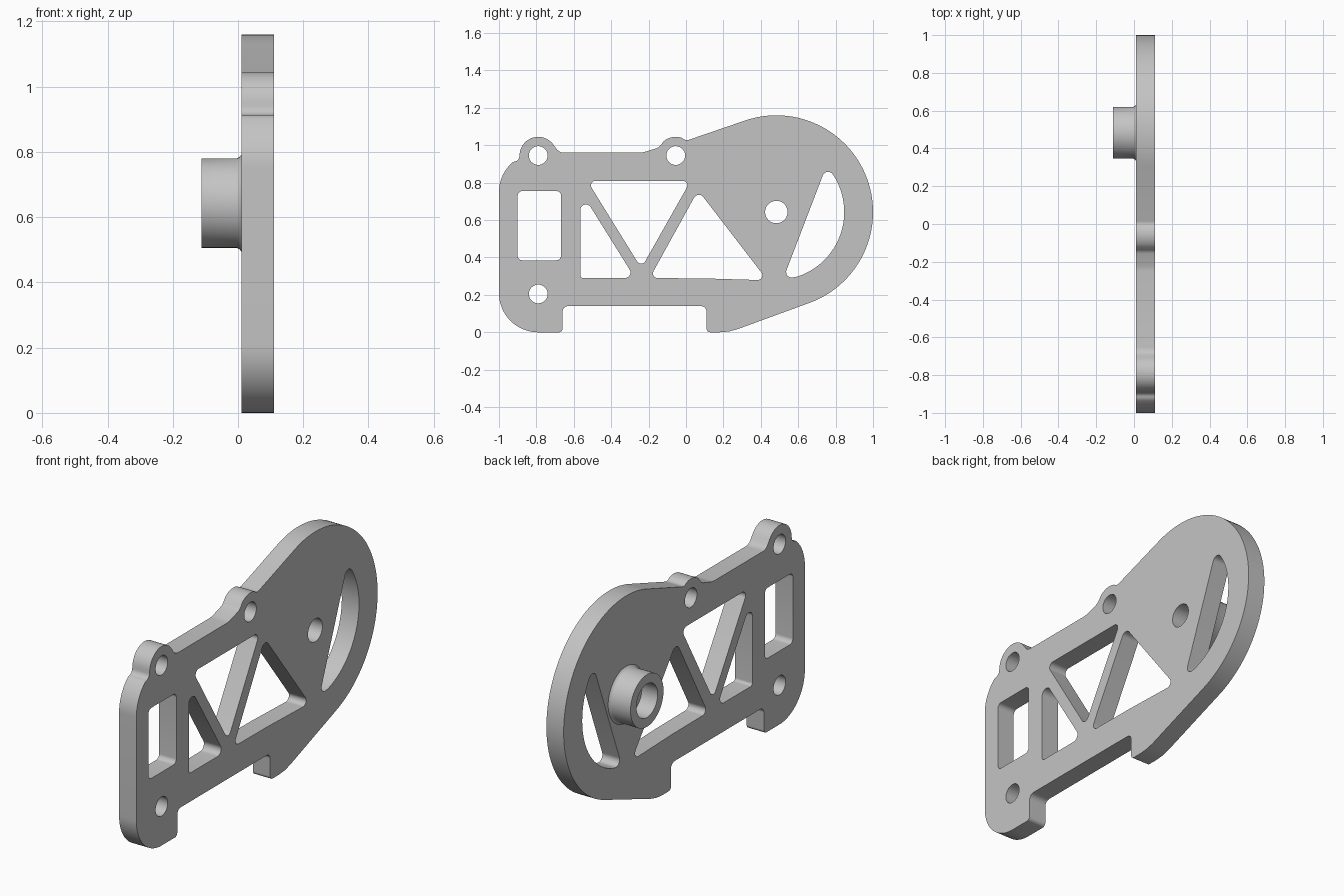
import bpy
import bmesh
from math import cos, sin, tan, radians, pi, ceil
from mathutils import Vector, Matrix

cube = bpy.data.objects.get("Cube")
if cube:
    bpy.data.objects.remove(cube, do_unlink=True)

BACK, FRONT = 0.01, 0.11      # plate faces along x
HUB = (0.483, 0.643)          # centre of the large round end (y, z)

metal = bpy.data.materials.new("plain grey")
metal.use_nodes = True
GREY = (0.55, 0.55, 0.55, 1)
metal.diffuse_color = GREY
metal.node_tree.nodes["Principled BSDF"].inputs["Base Color"].default_value = GREY


def arc(centre, r, start, end, step=4):
    """Points on an arc, as sharp corners (y, z, 0)."""
    n = max(2, ceil(abs(end - start) / step))
    angles = [radians(start + (end - start) * i / n) for i in range(n + 1)]
    return [(centre[0] + r * cos(a), centre[1] + r * sin(a), 0) for a in angles]


def circle(centre, r):
    return arc(centre, r, 0, 360, 6)[:-1]


def rounded(corners):
    """Replace each corner (y, z, radius) by a tangent arc."""
    out = []
    for i, (y, z, r) in enumerate(corners):
        p = Vector((y, z))
        if r == 0:
            out.append(p)
            continue
        a = Vector(corners[i - 1][:2]) - p
        b = Vector(corners[(i + 1) % len(corners)][:2]) - p
        la, lb = a.length, b.length
        a.normalize()
        b.normalize()
        half = a.angle(b) / 2
        t = min(r / tan(half), la * 0.95, lb * 0.95)
        r = t * tan(half)
        c = p + (a + b).normalized() * (r / sin(half))
        u, v = p + a * t - c, p + b * t - c
        turn = u.angle_signed(v)
        n = max(2, ceil(abs(turn) / radians(12)))
        for k in range(n + 1):
            out.append(c + Matrix.Rotation(-turn * k / n, 2) @ u)
    return out


def finish(name, bm):
    bmesh.ops.recalc_face_normals(bm, faces=bm.faces[:])
    mesh = bpy.data.meshes.new(name)
    bm.to_mesh(mesh)
    bm.free()
    mesh.materials.append(metal)
    obj = bpy.data.objects.new(name, mesh)
    bpy.context.collection.objects.link(obj)
    bpy.ops.object.select_all(action='DESELECT')
    obj.select_set(True)
    bpy.context.view_layer.objects.active = obj
    bpy.ops.object.shade_smooth_by_angle(angle=radians(30))
    return obj


# Outer outline, running anticlockwise from the left foot
EAR_A, EAR_B, LOW_HOLE = (-0.79, 0.945), (-0.055, 0.945), (-0.79, 0.205)
outline = (
    [(-0.66, 0, 0.02), (-0.66, 0.14, 0.03), (0.11, 0.14, 0.03),
     (0.11, 0, 0.02), (0.23, 0, 0.28)]
    + arc(HUB, 0.517, -70, 110, 3)
    + [(0.0, 1.024, 0.03)]
    + arc(EAR_B, 0.1, 70, 130, 8)
    + [(-0.145, 0.988, 0.04), (-0.235, 0.96, 0.1), (-0.678, 0.96, 0.05)]
    + arc(EAR_A, 0.1, 32, 175, 8)
    + [(-0.893, 0.918, 0.03)]
    + arc((-0.79, 0.75), 0.21, 130, 180)
    + arc((-0.79, 0.21), 0.21, 180, 270)
)

# Openings through the plate
openings = [
    circle(EAR_A, 0.05), circle(EAR_B, 0.05), circle(LOW_HOLE, 0.05),
    circle(HUB, 0.06),
    # rectangular window
    [(y, z, 0.025) for y, z in
     ((-0.9, 0.385), (-0.668, 0.385), (-0.668, 0.755), (-0.9, 0.755))],
    # truss triangles
    [(-0.565, 0.29, 0.015), (-0.273, 0.29, 0.03), (-0.565, 0.758, 0.03)],
    [(-0.239, 0.343, 0.025), (0.025, 0.81, 0.025), (-0.528, 0.81, 0.025)],
    [(-0.194, 0.29, 0.025), (0.1, 0.288, 0), (0.435, 0.278, 0.025),
     (0.065, 0.759, 0.03)],
    # crescent window
    [(0.518, 0.282, 0.03)] + arc(HUB, 0.363, -72, 32)
    + [(0.752, 0.892, 0.03)],
]

# Plate: fill the outline around its openings, then thicken
bm = bmesh.new()
for loop in [outline] + openings:
    verts = [bm.verts.new((BACK, p.x, p.y)) for p in rounded(loop)]
    for i, v in enumerate(verts):
        bm.edges.new((verts[i - 1], v))
bmesh.ops.triangle_fill(bm, use_beauty=True, edges=bm.edges[:], normal=(1, 0, 0))
grown = bmesh.ops.extrude_face_region(bm, geom=bm.faces[:], use_keep_orig=True)
moved = [g for g in grown["geom"] if isinstance(g, bmesh.types.BMVert)]
bmesh.ops.translate(bm, verts=moved, vec=(FRONT - BACK, 0, 0))
finish("plate", bm)

# Hub boss: turned ring with a counterbore and a small fillet at its root
profile = [(BACK, 0.148), (0.004, 0.141), (-0.004, 0.137), (-0.112, 0.137),
           (-0.112, 0.088), (-0.02, 0.088), (-0.02, 0.06), (BACK, 0.06)]
SEGMENTS = 60
bm = bmesh.new()
rings = []
for x, r in profile:
    rings.append([bm.verts.new((x, HUB[0] + r * cos(2 * pi * k / SEGMENTS),
                                HUB[1] + r * sin(2 * pi * k / SEGMENTS)))
                  for k in range(SEGMENTS)])
for i in range(len(rings) - 1):
    a, b = rings[i], rings[i + 1]
    for k in range(SEGMENTS):
        bm.faces.new((a[k - 1], a[k], b[k], b[k - 1]))
finish("hub_boss", bm)
